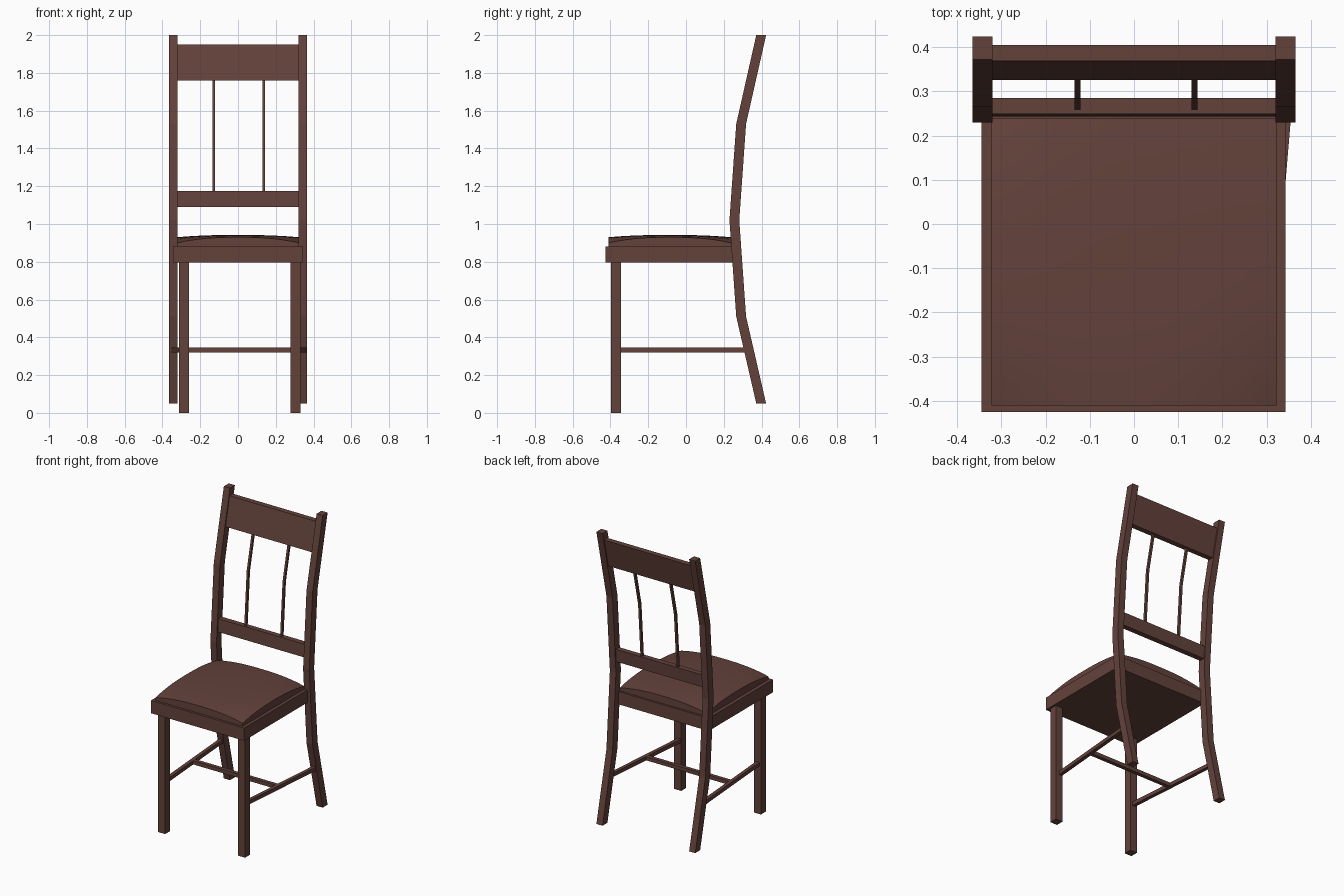
import bpy, bmesh

if "Cube" in bpy.data.objects:
    bpy.data.objects.remove(bpy.data.objects["Cube"])

wood = bpy.data.materials.new("dark brown wood")
wood.diffuse_color = (0.125, 0.054, 0.044, 1)
wood.use_nodes = True
wood.node_tree.nodes["Principled BSDF"].inputs["Base Color"].default_value = wood.diffuse_color


def add_object(name, bm):
    bmesh.ops.recalc_face_normals(bm, faces=bm.faces)
    me = bpy.data.meshes.new(name)
    bm.to_mesh(me)
    bm.free()
    me.materials.append(wood)
    ob = bpy.data.objects.new(name, me)
    bpy.context.collection.objects.link(ob)
    return ob


def loft(name, sections):
    """Skin a row of four-point sections and cap both ends."""
    bm = bmesh.new()
    rings = [[bm.verts.new(p) for p in s] for s in sections]
    for a, b in zip(rings, rings[1:]):
        for i in range(4):
            j = (i + 1) % 4
            bm.faces.new((a[i], a[j], b[j], b[i]))
    bm.faces.new(rings[0])
    bm.faces.new(rings[-1])
    return add_object(name, bm)


def upright(name, x0, x1, profile):
    """Vertical part; profile rows are (z, y front, y back)."""
    return loft(name, [[(x0, f, z), (x1, f, z), (x1, b, z), (x0, b, z)]
                       for z, f, b in profile])


def post_y(z):
    """Centre line of the curved back posts."""
    pts = [(0.05, 0.398), (0.51, 0.292), (1.02, 0.256), (1.53, 0.292), (2.0, 0.398)]
    for (z0, y0), (z1, y1) in zip(pts, pts[1:]):
        if z <= z1:
            return y0 + (y1 - y0) * (z - z0) / (z1 - z0)


def follow(zs, depth):
    return [(z, post_y(z) - depth / 2, post_y(z) + depth / 2) for z in zs]


# Back posts, which continue down as the rear legs
for side, x0, x1 in (("left", -0.365, -0.32), ("right", 0.32, 0.365)):
    upright("back_post_" + side, x0, x1, follow((0.05, 0.51, 1.02, 1.53, 2.0), 0.052))

# Back rails and thin spindles
upright("lower_back_rail", -0.325, 0.325, follow((1.09, 1.175), 0.036))
upright("upper_back_rail", -0.325, 0.325, follow((1.76, 1.95), 0.036))
for i, x in enumerate((-0.128, 0.137)):
    upright(f"back_spindle_{i}", x - 0.007, x + 0.007, follow((1.165, 1.53, 1.77), 0.016))

# Front legs
for side, x0, x1 in (("left", -0.312, -0.26), ("right", 0.277, 0.33)):
    upright("front_leg_" + side, x0, x1, [(0, -0.397, -0.345), (0.80, -0.397, -0.345)])

# Seat frame
upright("seat_frame", -0.345, 0.343, [(0.795, -0.425, 0.253), (0.88, -0.425, 0.253)])

# Side stretchers between front and rear legs, and the cross stretcher
z0, z1, t = 0.32, 0.345, 0.012
for side, xf, xb in (("left", -0.287, -0.34), ("right", 0.292, 0.35)):
    loft("side_stretcher_" + side,
         [[(x - t, y, z0), (x + t, y, z0), (x + t, y, z1), (x - t, y, z1)]
          for x, y in ((xf, -0.36), (xb, 0.325))])
upright("cross_stretcher", -0.31, 0.315, [(z0, -0.045, -0.02), (z1, -0.045, -0.02)])

# Domed seat cushion: a grid raised towards the middle, with a skirt
N = 14
bm = bmesh.new()
bmesh.ops.create_grid(bm, x_segments=N, y_segments=N, size=1)
for v in bm.verts:
    u, w = v.co.x, v.co.y
    fu, fw = 1 - abs(u) ** 2.5, 1 - abs(w) ** 2.5
    rise = (1 - (1 - 0.6 * fu) * (1 - 0.6 * fw)) / 0.84
    v.co = (u * 0.322, -0.085 + w * 0.325, 0.9 + 0.042 * rise)
rim = [e for e in bm.edges if e.is_boundary]
skirt = bmesh.ops.extrude_edge_only(bm, edges=rim)["geom"]
for v in skirt:
    if isinstance(v, bmesh.types.BMVert):
        v.co.z = 0.875
bmesh.ops.holes_fill(bm, edges=[e for e in bm.edges if e.is_boundary], sides=0)
cushion = add_object("seat_cushion", bm)
bpy.context.view_layer.objects.active = cushion
cushion.select_set(True)
bpy.ops.object.shade_smooth_by_angle(angle=0.6)
